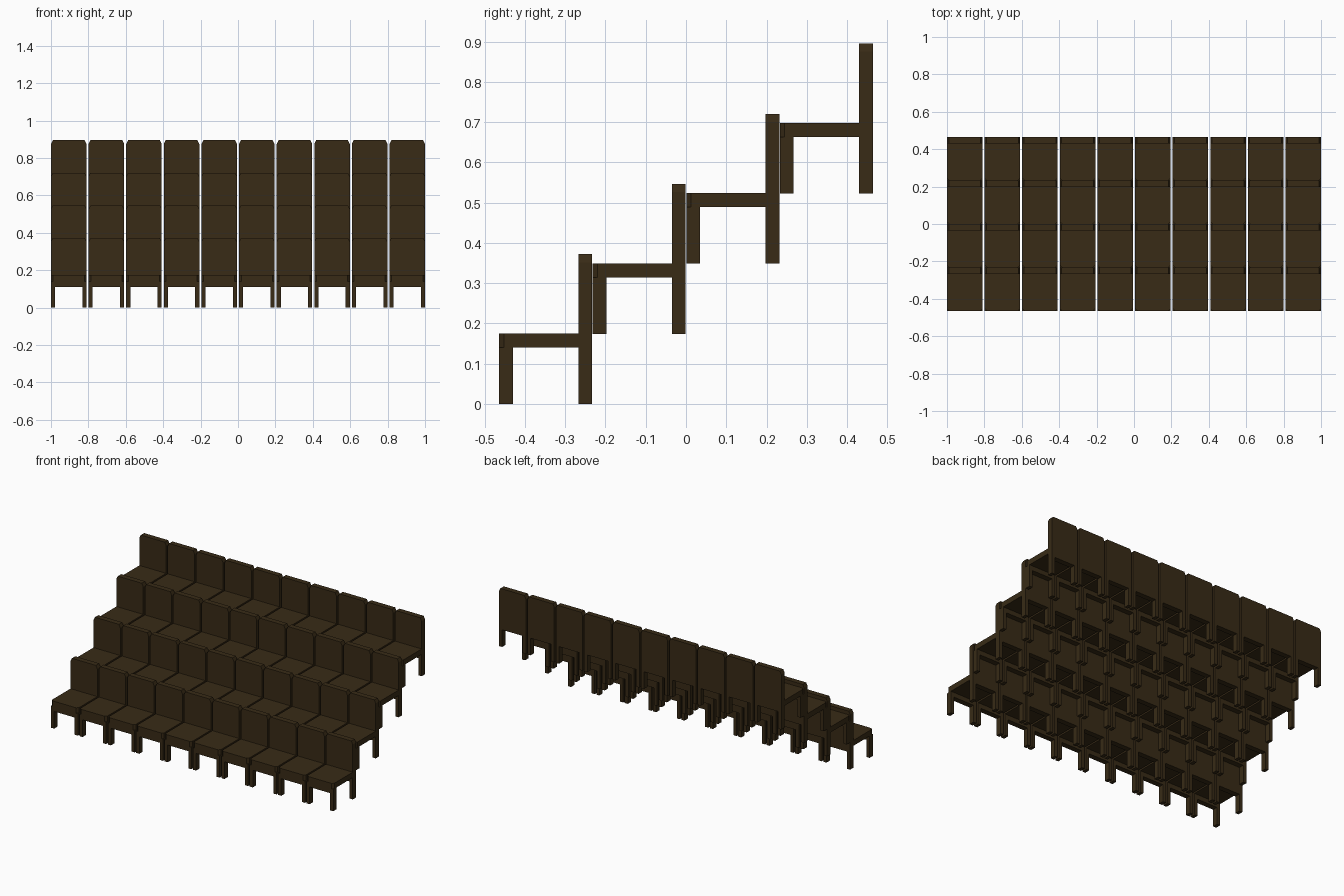
import bpy, bmesh

if "Cube" in bpy.data.objects:
    bpy.data.objects.remove(bpy.data.objects["Cube"])

W, D, T = 0.19, 0.231, 0.034        # chair width, depth, panel thickness
SEAT_Z, SEAT_T, TOP, APRON = 0.175, 0.035, 0.372, 0.11
LEG = 0.022
PX, PY, PZ = 0.2011, 0.2323, 0.1743  # column pitch, row pitch, row rise
COLS, ROWS = 10, 4

wood = bpy.data.materials.new("dark_wood")
wood.diffuse_color = (0.04, 0.024, 0.008, 1)
wood.use_nodes = True
wood.node_tree.nodes["Principled BSDF"].inputs["Base Color"].default_value = wood.diffuse_color


def prism(name, outline, to3d, depth):
    """Extrude a 2D outline along the given vector."""
    bm = bmesh.new()
    face = bm.faces.new([bm.verts.new(to3d(a, b)) for a, b in outline])
    ext = bmesh.ops.extrude_face_region(bm, geom=[face])
    verts = [g for g in ext["geom"] if isinstance(g, bmesh.types.BMVert)]
    bmesh.ops.translate(bm, verts=verts, vec=depth)
    bmesh.ops.recalc_face_normals(bm, faces=bm.faces)
    me = bpy.data.meshes.new(name)
    bm.to_mesh(me)
    bm.free()
    me.materials.append(wood)
    return me


def rect(x0, x1, y0, y1):
    return [(x0, y0), (x1, y0), (x1, y1), (x0, y1)]


h, c = W / 2, 0.02
y_back = D - T

# Seat board with clipped front corners
k = 0.012
seat = prism("seat", [(-h, k), (-h + k, 0), (h - k, 0), (h, k), (h, y_back), (-h, y_back)],
             lambda a, b: (a, b, SEAT_Z - SEAT_T), (0, 0, SEAT_T))
# Backrest with clipped top corners
back = prism("backrest", [(-h, APRON), (h, APRON), (h, TOP - c), (h - c / 2, TOP),
                          (-h + c / 2, TOP), (-h, TOP - c)],
             lambda a, b: (a, y_back, b), (0, T, 0))
# Apron under the front edge
apron = prism("front_apron", rect(-h + LEG, h - LEG, APRON, SEAT_Z - SEAT_T),
              lambda a, b: (a, 0, b), (0, T, 0))
# Legs, one mesh for each height
front_leg = prism("front_leg", rect(-LEG / 2, LEG / 2, 0, T),
                  lambda a, b: (a, b, 0), (0, 0, SEAT_Z - SEAT_T))
back_leg = prism("back_leg", rect(-LEG / 2, LEG / 2, y_back, D),
                 lambda a, b: (a, b, 0), (0, 0, APRON))

lx = h - LEG / 2
parts = [(seat, 0), (back, 0), (apron, 0),
         (front_leg, -lx), (front_leg, lx), (back_leg, -lx), (back_leg, lx)]

# Rising rows of chairs
y_start = -(PY * (ROWS - 1) + D) / 2
for r in range(ROWS):
    for i in range(COLS):
        x = (i - (COLS - 1) / 2) * PX
        for mesh, dx in parts:
            ob = bpy.data.objects.new(mesh.name, mesh)
            ob.location = (x + dx, y_start + r * PY, r * PZ)
            bpy.context.collection.objects.link(ob)
